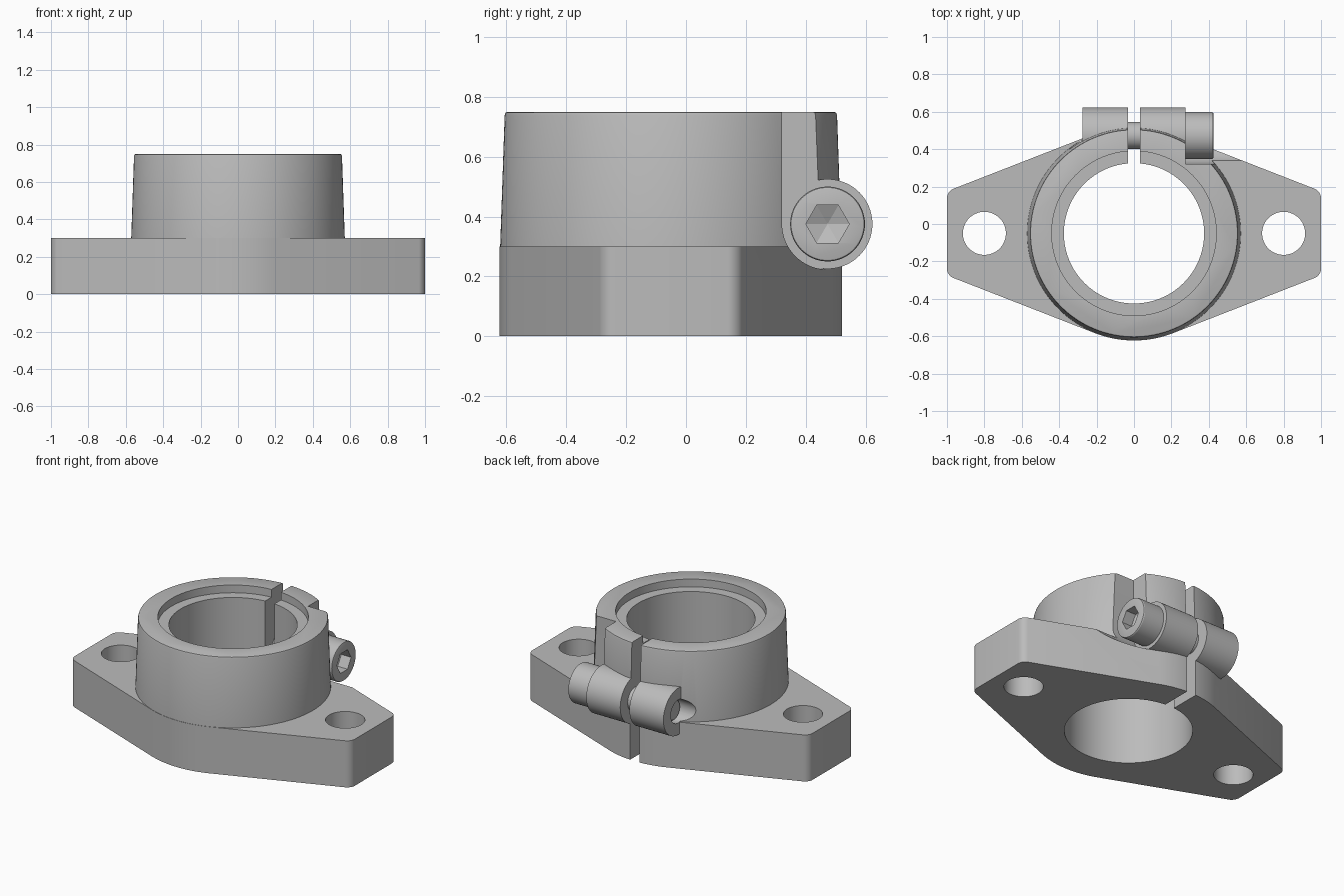
import bpy, bmesh, math
from mathutils import Matrix, Vector

cube = bpy.data.objects.get("Cube")
if cube:
    bpy.data.objects.remove(cube, do_unlink=True)

CY = -0.05                   # centre line of the bore
R = 0.573                    # collar radius at the flange
LUG_Y, LUG_Z = 0.473, 0.375  # axis of the clamp screw
LUG_R, LUG_END = 0.15, 0.275
SEG = 128

steel = bpy.data.materials.new("grey metal")
steel.use_nodes = True
GREY = (0.5, 0.5, 0.5, 1)
steel.diffuse_color = GREY
steel.node_tree.nodes["Principled BSDF"].inputs["Base Color"].default_value = GREY


def finish(bm, name):
    bmesh.ops.recalc_face_normals(bm, faces=bm.faces)
    mesh = bpy.data.meshes.new(name)
    bm.to_mesh(mesh)
    bm.free()
    mesh.materials.append(steel)
    ob = bpy.data.objects.new(name, mesh)
    bpy.context.collection.objects.link(ob)
    return ob


def extrude(name, points, direction, corner=None, radius=0.0):
    """Prism from a closed outline; edges picked by corner() are rounded."""
    bm = bmesh.new()
    face = bm.faces.new([bm.verts.new(p) for p in points])
    new = bmesh.ops.extrude_face_region(bm, geom=[face])["geom"]
    bmesh.ops.translate(bm, vec=direction, verts=[g for g in new if isinstance(g, bmesh.types.BMVert)])
    if corner:
        edges = [e for e in bm.edges if all(corner(v.co) for v in e.verts)
                 and abs((e.verts[0].co - e.verts[1].co).z) > 0.01]
        bmesh.ops.bevel(bm, geom=edges, offset=radius, segments=6, affect='EDGES', profile=0.5)
    return finish(bm, name)


def lathe(name, profile, matrix, seg=SEG):
    """Solid of revolution from (radius, height) pairs, closed on the axis."""
    bm = bmesh.new()
    rings = [[bm.verts.new((r * math.cos(2 * math.pi * i / seg), r * math.sin(2 * math.pi * i / seg), h))
              for i in range(seg)] for r, h in profile]
    for a, b in zip(rings, rings[1:]):
        for i in range(seg):
            j = (i + 1) % seg
            bm.faces.new((a[i], a[j], b[j], b[i]))
    bm.faces.new(rings[0])
    bm.faces.new(rings[-1])
    bm.transform(matrix)
    return finish(bm, name)


def upright(x, y):
    return Matrix.Translation((x, y, 0))


# Axis along +x through the clamp screw
SCREW = Matrix.Translation((0, LUG_Y, LUG_Z)) @ Matrix.Rotation(math.pi / 2, 4, 'Y')


def boolean(ob, other, operation):
    mod = ob.modifiers.new("cut", 'BOOLEAN')
    mod.operation, mod.object, mod.solver = operation, other, 'EXACT'
    bpy.context.view_layer.objects.active = ob
    bpy.ops.object.modifier_apply(modifier=mod.name)
    bpy.data.objects.remove(other, do_unlink=True)


def smooth(ob):
    bpy.ops.object.select_all(action='DESELECT')
    ob.select_set(True)
    bpy.context.view_layer.objects.active = ob
    bpy.ops.object.shade_smooth_by_angle(angle=math.radians(25))


# Flange plate: ends tangent to the collar circle
end_y = 0.225
tangent = math.atan2(end_y, 1) + math.acos(R / math.hypot(1, end_y))
steps = 24
arc = [tangent + (math.pi - 2 * tangent) * i / steps for i in range(steps + 1)]
back = [(R * math.cos(a), R * math.sin(a)) for a in arc]
half = [(1, end_y)] + back + [(-1, end_y)]
outline = half + [(-x, -y) for x, y in half]
body = extrude("clamp_flange", [(x, y + CY, 0) for x, y in outline], Vector((0, 0, 0.3)),
               corner=lambda co: abs(co.x) > 0.99, radius=0.035)

# Slightly tapered collar with a softened rim
collar = lathe("collar", [(0.571, 0.2), (0.571, 0.3), (0.556, 0.738), (0.553, 0.747), (0.546, 0.75)],
               upright(0, CY))
boolean(body, collar, 'UNION')

# Round lug for the clamp screw
lug = lathe("lug", [(LUG_R, -LUG_END), (LUG_R, LUG_END + 0.02)], SCREW, 96)
boolean(body, lug, 'UNION')

# Bore with a shallow counterbore
bore = lathe("bore", [(0.375, -0.1), (0.375, 0.7), (0.44, 0.7), (0.44, 0.9)], upright(0, CY))
boolean(body, bore, 'DIFFERENCE')

# Mounting holes
for side in (-1, 1):
    hole = lathe("mounting_hole", [(0.115, -0.1), (0.115, 0.5)], upright(0.8 * side, CY), 64)
    boolean(body, hole, 'DIFFERENCE')

# Clamping slot
w = 0.033
slot = extrude("slot", [(-w, 0.1, -0.1), (w, 0.1, -0.1), (w, 0.9, -0.1), (-w, 0.9, -0.1)], Vector((0, 0, 1.2)))
boolean(body, slot, 'DIFFERENCE')

# Clearance pocket for the screw head, rounded at the bottom and open above
pr = LUG_R + 0.002
curve = [math.pi + math.pi / 2 * i / 24 for i in range(25)]
pocket_pts = [(LUG_END, LUG_Y + pr * math.cos(a), LUG_Z + pr * math.sin(a)) for a in curve]
pocket_pts += [(LUG_END, 0.9, LUG_Z - pr), (LUG_END, 0.9, 0.9), (LUG_END, LUG_Y - pr, 0.9)]
pocket = extrude("pocket", pocket_pts, Vector((0.8, 0, 0)))
boolean(body, pocket, 'DIFFERENCE')

# Screw hole, running out along the collar side
drill = lathe("screw_hole", [(0.0745, -0.6), (0.0745, 0.4)], SCREW, 64)
boolean(body, drill, 'DIFFERENCE')
smooth(body)

# Cap screw: chamfered shank and head
screw = lathe("clamp_screw", [(0.06, -0.245), (0.073, -0.23), (0.073, LUG_END), (0.125, LUG_END),
                              (0.125, 0.417), (0.122, 0.423), (0.117, 0.425)], SCREW, 64)
# Hexagonal socket with a conical floor
turn = SCREW @ Matrix.Rotation(math.pi / 2, 4, 'Z')
socket = lathe("socket", [(0.002, 0.325), (0.0725, 0.355), (0.0725, 0.5)], turn, 6)
boolean(screw, socket, 'DIFFERENCE')
smooth(screw)
